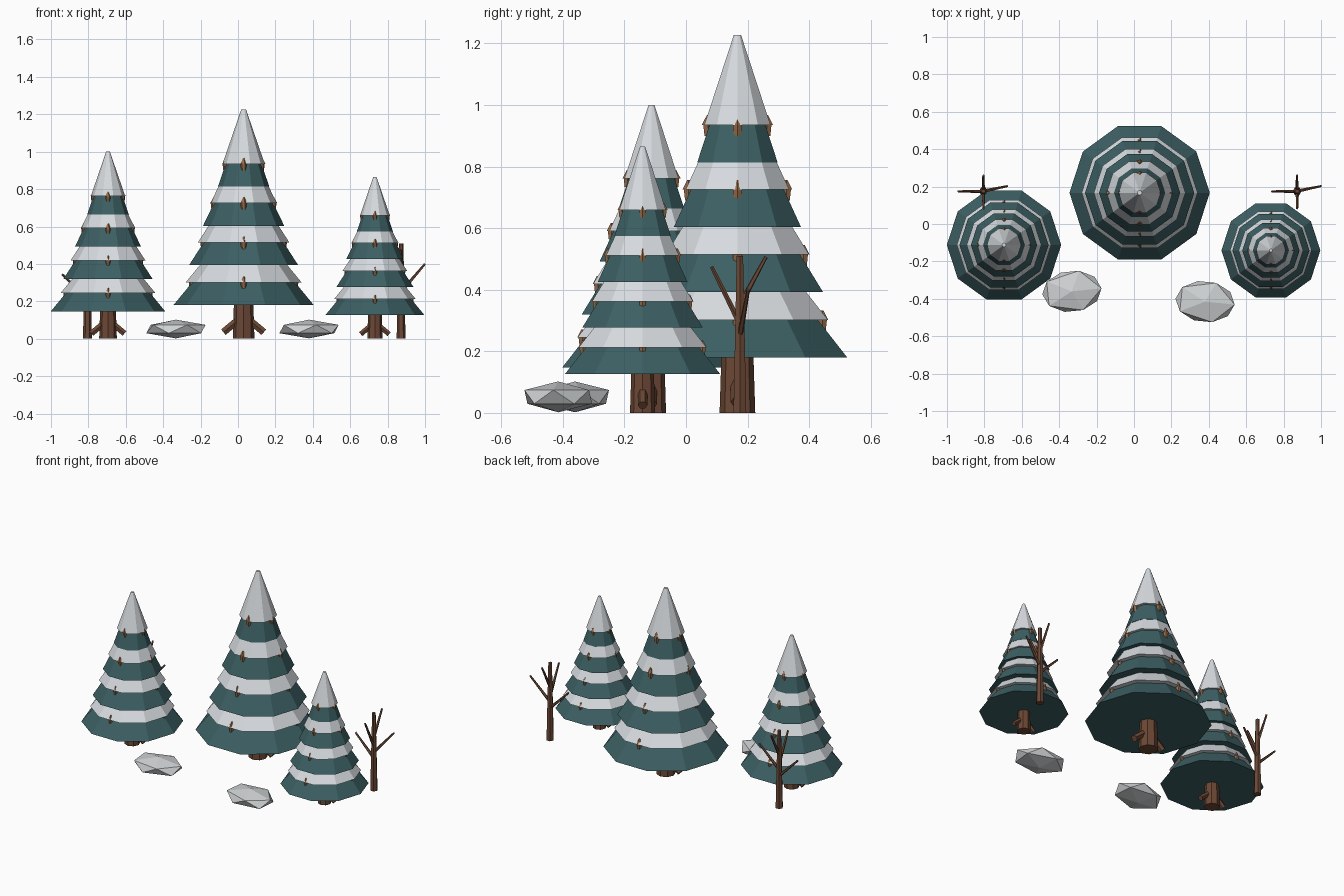
import bpy, bmesh, math
from mathutils import Vector, Matrix

cube = bpy.data.objects.get("Cube")
if cube:
    bpy.data.objects.remove(cube)


def material(name, rgb):
    m = bpy.data.materials.new(name)
    m.use_nodes = True
    m.diffuse_color = (*rgb, 1)
    bsdf = m.node_tree.nodes["Principled BSDF"]
    bsdf.inputs["Base Color"].default_value = (*rgb, 1)
    bsdf.inputs["Roughness"].default_value = 0.9
    return m


TEAL = material("teal needles", (0.045, 0.115, 0.125))
SNOW = material("snow", (0.68, 0.71, 0.74))
BARK = material("brown bark", (0.15, 0.065, 0.036))
CONE = material("light brown cone", (0.30, 0.145, 0.065))
STONE = material("grey stone", (0.62, 0.64, 0.65))


def finish(name, bm, mat, matrix):
    mesh = bpy.data.meshes.new(name)
    bm.to_mesh(mesh)
    bm.free()
    mesh.materials.append(mat)
    obj = bpy.data.objects.new(name, mesh)
    obj.matrix_world = matrix
    bpy.context.collection.objects.link(obj)


def add_limb(bm, start, end, r1, r2, sides):
    """Tapered prism between two points; a vertex faces +x when upright."""
    start, end = Vector(start), Vector(end)
    axis = end - start
    turn = axis.to_track_quat("Z", "Y").to_matrix().to_4x4()
    if abs(axis.x) + abs(axis.y) < 1e-6:
        turn = Matrix.Identity(4)
    ring = bmesh.ops.create_cone(bm, cap_ends=True, segments=sides,
                                 radius1=r1, radius2=r2, depth=axis.length)["verts"]
    # start every ring with a vertex on +x
    first = ring[0].co
    spin = Matrix.Rotation(-math.atan2(first.y, first.x), 4, "Z")
    place = Matrix.Translation((start + end) / 2) @ turn @ spin
    bmesh.ops.transform(bm, matrix=place, verts=ring)


# Skirt: bottom height, bottom radius, top height, top radius, snow radius
SKIRTS = [
    (0.18, 0.375, 0.50, 0.112, 0.31),
    (0.393, 0.292, 0.71, 0.088, 0.245),
    (0.604, 0.217, 0.92, 0.065, 0.177),
    (0.814, 0.137, 1.20, 0.005, 0.113),
]
SNOW_RISE = 0.121


def fir_tree(side, x, y, scale):
    matrix = Matrix.Translation((x, y, 0)) @ Matrix.Scale(scale, 4)
    needles, snow, cones, trunk = (bmesh.new() for _ in range(4))

    for i, (z0, r0, z1, r1, snow_r) in enumerate(SKIRTS):
        add_limb(needles, (0, 0, z0), (0, 0, z1), r0, r1, 10)
        slope = (r0 - r1) / (z1 - z0)
        zs = z0 + SNOW_RISE
        last = i == len(SKIRTS) - 1
        top = 1.227 if last else z1
        top_r = 0.0125 if last else snow_r - slope * (top - zs)
        add_limb(snow, (0, 0, zs), (0, 0, top), snow_r, top_r, 10)

        # Four little cones tucked under each snow edge
        inner = r0 - slope * SNOW_RISE
        for k in range(4):
            a = k * math.pi / 2
            cx, cy = inner * math.cos(a), inner * math.sin(a)
            add_limb(cones, (cx, cy, zs - 0.035), (cx, cy, zs + 0.005), 0.013, 0.018, 6)
            add_limb(cones, (cx, cy, zs), (cx, cy, zs + 0.032), 0.021, 0.004, 5)

    # Trunk with a sloping root on either side
    add_limb(trunk, (0, 0, 0), (0, 0, 0.25), 0.058, 0.05, 8)
    for s in (-1, 1):
        add_limb(trunk, (0, 0, 0.125), (s * 0.108, 0, 0.035), 0.022, 0.022, 6)

    finish(side + "_fir_needles", needles, TEAL, matrix)
    finish(side + "_fir_snow", snow, SNOW, matrix)
    finish(side + "_fir_cones", cones, CONE, matrix)
    finish(side + "_fir_trunk", trunk, BARK, matrix)


fir_tree("middle", 0.03, 0.167, 1.0)
fir_tree("right", -0.695, -0.112, 0.815)
fir_tree("left", 0.732, -0.141, 0.705)


# Bare trees: a thin trunk and four twigs
BRANCHES = [
    ((0, 0, 0.25), (0.128, 0.027, 0.40)),
    ((0, 0, 0.21), (-0.135, 0, 0.345)),
    ((0, 0, 0.29), (0, -0.092, 0.475)),
    ((0, 0, 0.35), (0, 0.085, 0.507)),
]


def bare_tree(side, x, y):
    bm = bmesh.new()
    add_limb(bm, (0, 0, 0), (0, 0, 0.51), 0.024, 0.012, 6)
    for start, end in BRANCHES:
        add_limb(bm, start, end, 0.010, 0.006, 5)
    finish(side + "_bare_tree", bm, BARK, Matrix.Translation((x, y, 0)))


bare_tree("right", -0.805, 0.175)
bare_tree("left", 0.872, 0.175)


# Squashed faceted rocks
def rock(side, x, y, turn):
    bm = bmesh.new()
    bmesh.ops.create_icosphere(bm, subdivisions=1, radius=1)
    matrix = (Matrix.Translation((x, y, 0.052)) @ Matrix.Rotation(turn, 4, "Z")
              @ Matrix.Diagonal((0.178, 0.124, 0.05, 1)))
    finish(side + "_rock", bm, STONE, matrix)


rock("right", -0.332, -0.36, 0.1)
rock("left", 0.38, -0.415, -0.1)
